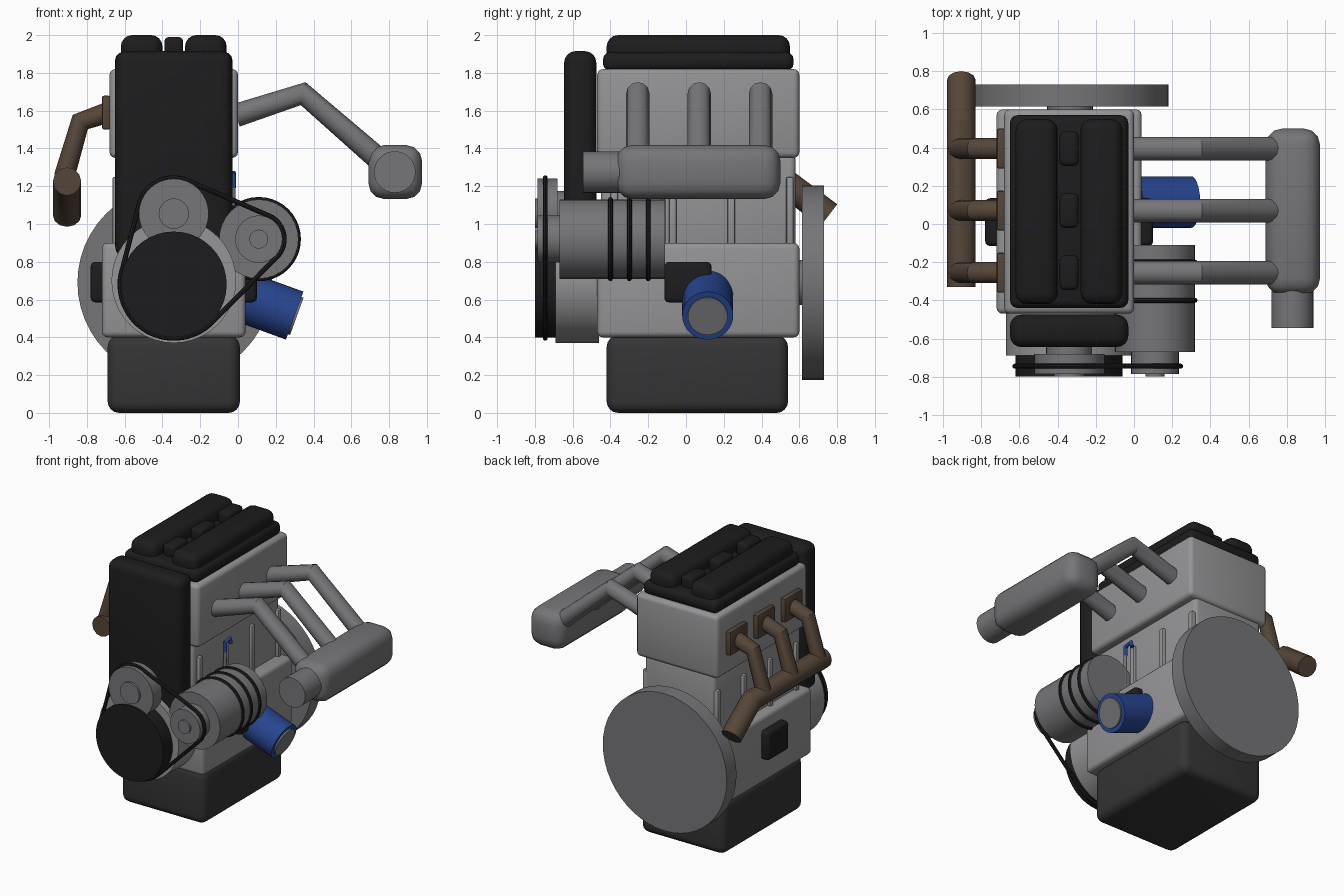
import bpy, math
from mathutils import Vector

if "Cube" in bpy.data.objects:
    bpy.data.objects.remove(bpy.data.objects["Cube"])

def material(name, r, g, b):
    m = bpy.data.materials.new(name)
    m.diffuse_color = (r, g, b, 1)
    m.use_nodes = True
    m.node_tree.nodes["Principled BSDF"].inputs["Base Color"].default_value = m.diffuse_color
    return m

ALLOY = material("alloy", 0.30, 0.30, 0.31)
STEEL = material("steel", 0.18, 0.18, 0.19)
DARK = material("dark_grey", 0.035, 0.035, 0.037)
BLACK = material("black", 0.012, 0.012, 0.013)
BLUE = material("blue", 0.02, 0.06, 0.28)
BROWN = material("brown", 0.09, 0.06, 0.04)

def finish(o, name, mat):
    o.name = name
    o.data.materials.append(mat)
    bpy.ops.object.select_all(action='DESELECT')
    o.select_set(True)
    bpy.context.view_layer.objects.active = o
    bpy.ops.object.shade_smooth_by_angle(angle=math.radians(35))
    return o

def box(name, lo, hi, mat, bevel=0.03, seg=3):
    lo, hi = Vector(lo), Vector(hi)
    bpy.ops.mesh.primitive_cube_add(size=1, location=(lo + hi) / 2)
    o = bpy.context.object
    o.scale = hi - lo
    bpy.ops.object.transform_apply(location=False, rotation=False, scale=True)
    if bevel:
        m = o.modifiers.new("bevel", 'BEVEL')
        m.width, m.segments = bevel, seg
        bpy.ops.object.modifier_apply(modifier="bevel")
    return finish(o, name, mat)

def rod(name, a, b, r, mat, sides=32):
    a, b = Vector(a), Vector(b)
    bpy.ops.mesh.primitive_cylinder_add(vertices=sides, radius=r, depth=(b - a).length, location=(a + b) / 2)
    o = bpy.context.object
    o.rotation_euler = (b - a).to_track_quat('Z', 'Y').to_euler()
    return finish(o, name, mat)

def disc(name, x, z, y0, y1, r, mat, sides=32):
    return rod(name, (x, y0, z), (x, y1, z), r, mat, sides)

def tube(name, pts, r, mat, closed=False, res=4):
    c = bpy.data.curves.new(name, 'CURVE')
    c.dimensions = '3D'
    c.bevel_depth, c.bevel_resolution, c.use_fill_caps = r, res, True
    s = c.splines.new('POLY')
    s.points.add(len(pts) - 1)
    for p, q in zip(s.points, pts):
        p.co = (*q, 1)
    s.use_cyclic_u = closed
    o = bpy.data.objects.new(name, c)
    bpy.context.collection.objects.link(o)
    bpy.ops.object.select_all(action='DESELECT')
    o.select_set(True)
    bpy.context.view_layer.objects.active = o
    bpy.ops.object.convert(target='MESH')
    return finish(bpy.context.object, name, mat)

# Main castings
box("oil_pan", (-0.69, -0.42, 0), (0.01, 0.54, 0.41), DARK, 0.06, 4)
box("lower_block", (-0.72, -0.47, 0.40), (0.04, 0.60, 0.90), ALLOY)
box("upper_block", (-0.64, -0.45, 0.85), (-0.06, 0.58, 1.37), ALLOY)
box("cylinder_head", (-0.68, -0.47, 1.35), (0.0, 0.60, 1.82), ALLOY)
for i in range(4):
    y = -0.38 + 0.31 * i
    for x in (-0.64, -0.06):
        box("block_rib", (x - 0.025, y - 0.02, 0.85), (x + 0.025, y + 0.02, 1.25), ALLOY, 0.012, 2)

# Valve covers, coils and timing cover
box("valve_cover_base", (-0.65, -0.44, 1.81), (-0.03, 0.57, 1.91), BLACK, 0.04, 3)
for x in (-0.51, -0.17):
    box("cam_cover", (x - 0.11, -0.42, 1.84), (x + 0.11, 0.55, 2.0), BLACK, 0.06, 4)
box("timing_cover", (-0.65, -0.645, 0.82), (-0.03, -0.475, 1.915), BLACK, 0.06, 4)

CYL = (-0.255, 0.07, 0.395)
for y in CYL:
    box("ignition_coil", (-0.39, y - 0.09, 1.88), (-0.29, y + 0.09, 1.99), BLACK, 0.025)
    # Intake runner
    tube("intake_runner", [(-0.01, y, 1.575), (0.345, y, 1.69), (0.80, y, 1.295)], 0.062, STEEL)
    # Exhaust flange and runner
    box("exhaust_flange", (-0.72, y - 0.105, 1.50), (-0.675, y + 0.105, 1.68), BROWN, 0.012, 2)
    tube("exhaust_runner", [(-0.69, y, 1.59), (-0.835, y, 1.54), (-0.92, y, 1.25)], 0.055, BROWN)

# Intake plenum and throttle body
box("intake_plenum", (0.69, -0.37, 1.132), (0.975, 0.50, 1.418), STEEL, 0.085, 3)
disc("throttle_body", 0.83, 1.275, -0.545, -0.34, 0.11, STEEL)

# Exhaust collector with downpipe
tube("exhaust_collector", [(-0.905, -0.33, 1.225), (-0.905, 0.52, 1.225), (-0.905, 0.755, 1.045)], 0.075, BROWN)

# Flywheel and front drive
disc("flywheel", -0.335, 0.69, 0.615, 0.73, 0.515, STEEL, 48)
disc("crank_shaft_rear", -0.335, 0.69, 0.55, 0.63, 0.12, STEEL)
disc("front_cover", -0.34, 0.70, -0.69, -0.46, 0.33, ALLOY, 40)
disc("crank_pulley", -0.34, 0.68, -0.80, -0.685, 0.28, BLACK, 40)
disc("pump_pulley", -0.34, 1.055, -0.785, -0.68, 0.185, STEEL)
disc("pump_housing", -0.34, 1.055, -0.70, -0.60, 0.12, STEEL)
disc("pump_hub", -0.34, 1.055, -0.80, -0.78, 0.08, STEEL)

# Alternator with black bands
disc("alternator_body", 0.11, 0.92, -0.67, -0.11, 0.21, STEEL)
disc("alternator_pulley", 0.11, 0.92, -0.785, -0.66, 0.125, STEEL)
disc("alternator_hub", 0.11, 0.92, -0.80, -0.78, 0.05, STEEL)
for y in (-0.40, -0.30, -0.20):
    bpy.ops.mesh.primitive_torus_add(major_radius=0.21, minor_radius=0.013, major_segments=40,
                                     minor_segments=8, location=(0.11, y, 0.92), rotation=(math.pi / 2, 0, 0))
    finish(bpy.context.object, "alternator_band", BLACK)

# Belt: outline wrapped around the three pulleys
pulleys = [(-0.34, 0.68, 0.285), (-0.34, 1.055, 0.19), (0.11, 0.92, 0.135)]
path = []
for i in range(72):
    a = math.tau * i / 72
    c, s = math.cos(a), math.sin(a)
    x, z, r = max(pulleys, key=lambda p: p[0] * c + p[1] * s + p[2])
    path.append((x + r * c, -0.745, z + r * s))
tube("drive_belt", path, 0.013, BLACK, True, 2)

# Oil filter, tilted downward
d = Vector((math.cos(math.radians(-20)), 0, math.sin(math.radians(-20))))
end = Vector((0.30, 0.115, 0.515))
f = rod("oil_filter", end - d * 0.32, end, 0.135, BLUE)
rod("oil_filter_cap", end - d * 0.02, end + d * 0.012, 0.105, STEEL)

# Engine mounts
box("left_mount", (-0.78, -0.115, 0.585), (-0.68, 0.135, 0.80), BLACK, 0.025)
box("right_mount", (0.0, -0.115, 0.585), (0.10, 0.135, 0.80), BLACK, 0.025)

# Dipstick with blue handle
tube("dipstick_tube", [(-0.02, -0.12, 0.86), (-0.025, -0.12, 1.21)], 0.012, STEEL)
tube("dipstick_handle", [(-0.025, -0.12, 1.19), (-0.025, -0.12, 1.26), (-0.025, -0.06, 1.27),
                         (-0.025, -0.05, 1.23)], 0.014, BLUE)
